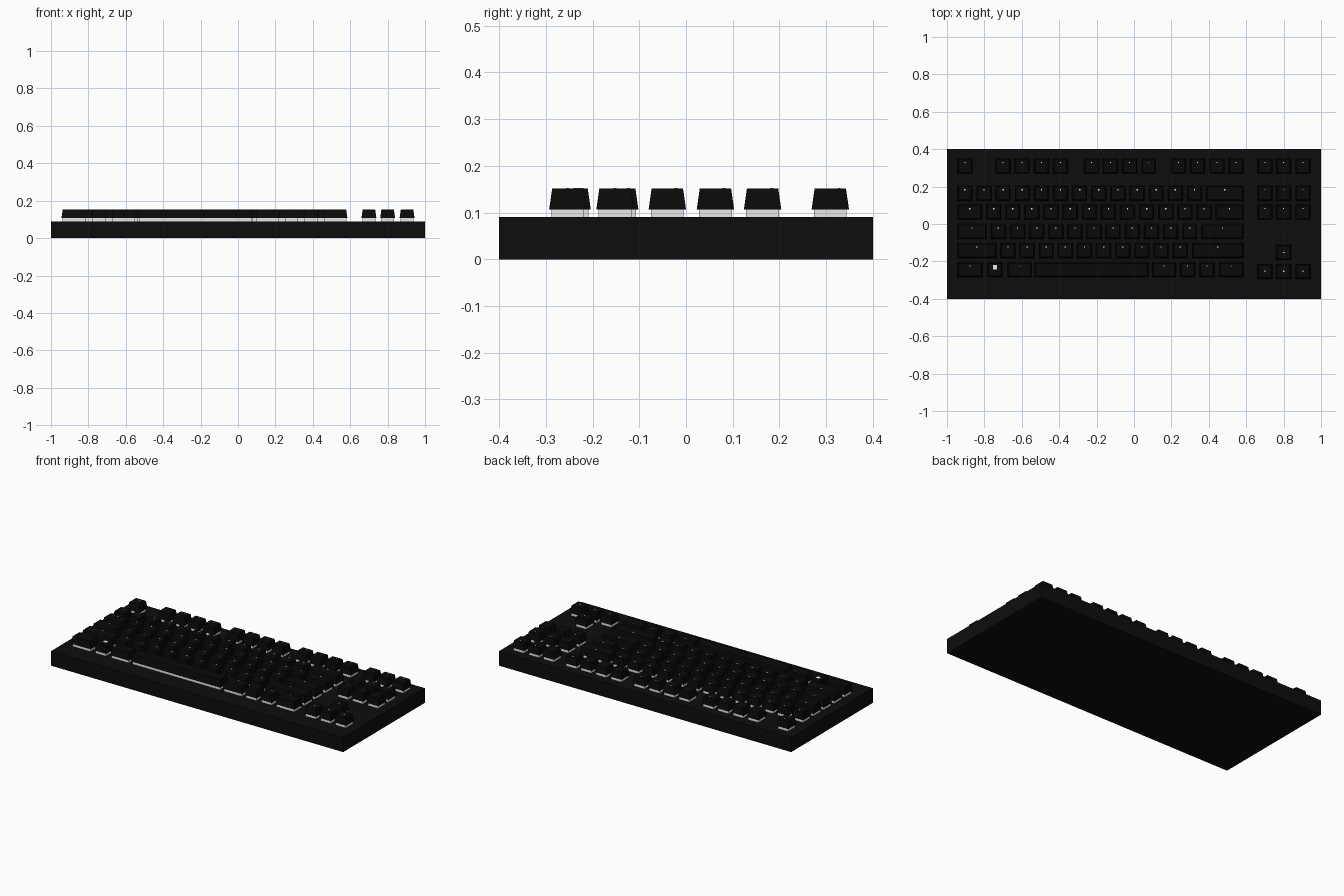
import bpy
import bmesh
from mathutils import Matrix, Vector

cube = bpy.data.objects.get("Cube")
if cube:
    bpy.data.objects.remove(cube, do_unlink=True)


def material(name, value):
    mat = bpy.data.materials.new(name)
    mat.use_nodes = True
    color = (value, value, value, 1)
    mat.diffuse_color = color
    mat.node_tree.nodes["Principled BSDF"].inputs["Base Color"].default_value = color
    return mat


CASE = material("case black", 0.004)
CAP = material("keycap black", 0.003)
WHITE = material("switch white", 0.8)

CASE_TOP, CAP_BOTTOM, CAP_TOP = 0.09, 0.107, 0.152
UNIT, GAP, SIZE = 0.1023, 0.0226, 0.08
LEFT, RIGHT = -0.944, 0.585
TAPER = 0.0065


def add_block(bm, cx, cy, w, d, z0, z1, taper=0.0):
    """Box, optionally with its top drawn in on all sides."""
    mat = Matrix.Translation((cx, cy, (z0 + z1) / 2)) @ Matrix.Diagonal((w, d, z1 - z0, 1))
    verts = bmesh.ops.create_cube(bm, size=1, matrix=mat)["verts"]
    for v in verts:
        if v.co.z > (z0 + z1) / 2:
            v.co.x += taper if v.co.x < cx else -taper
            v.co.y += taper if v.co.y < cy else -taper


def make_object(name, mat, blocks):
    bm = bmesh.new()
    for block in blocks:
        add_block(bm, *block)
    mesh = bpy.data.meshes.new(name)
    bm.to_mesh(mesh)
    bm.free()
    mesh.materials.append(mat)
    obj = bpy.data.objects.new(name, mesh)
    bpy.context.collection.objects.link(obj)


def centred(centres):
    """Standard keys as (left, right) spans."""
    return [(c - SIZE / 2, c + SIZE / 2) for c in centres]


def typed_row(first_units, count):
    """Wide left key, a run of standard keys, then a key filling the rest."""
    spans = [(LEFT, LEFT + first_units * UNIT - GAP)]
    for i in range(count):
        x = LEFT + (first_units + i) * UNIT
        spans.append((x, x + SIZE))
    spans.append((LEFT + (first_units + count) * UNIT, RIGHT))
    return spans


def key_row(name, y, spans, mark_shift=0.019, mark=0.007):
    """Tapered caps, the pale switches below them and a small mark on top."""
    caps, switches, marks = [], [], []
    for a, b in spans:
        cx, w = (a + b) / 2, b - a
        caps.append((cx, y, w, SIZE, CAP_BOTTOM, CAP_TOP, TAPER))
        switches.append((cx, y, w - 0.01, SIZE - 0.01, CASE_TOP - 0.002, CAP_BOTTOM))
        if w < 0.3:
            marks.append((cx, y + mark_shift, mark, mark, CAP_TOP - 0.002, CAP_TOP + 0.0008))
    make_object(name + "_keycaps", CAP, caps)
    make_object(name + "_switches", WHITE, switches)
    make_object(name + "_marks", WHITE, marks)


# Case
make_object("case", CASE, [(0, 0, 2, 0.8, 0, CASE_TOP)])

# Main block, back to front
function_starts = [(-0.70, 4), (-0.228, 4), (0.238, 4)]
function_keys = [-0.904] + [s + i * UNIT for s, n in function_starts for i in range(n)]
key_row("function_row", 0.309, centred(function_keys), mark=0.005)
key_row("number_row", 0.164, typed_row(1, 12))
key_row("upper_letter_row", 0.063, typed_row(1.5, 12))
key_row("home_row", -0.040, typed_row(1.75, 11))
key_row("lower_letter_row", -0.142, typed_row(2.25, 10))
key_row("bottom_row", -0.244, [
    (LEFT, -0.81), (-0.675, -0.548), (-0.533, 0.077), (0.095, 0.225),
    (0.246, 0.326), (0.35, 0.43), (0.455, RIGHT)], mark=0.004)
key_row("square_mark", -0.244, centred([-0.744]), mark_shift=0.013, mark=0.022)

# Navigation and arrow clusters
columns = centred([0.70, 0.80, 0.904])
for i, y in enumerate((0.309, 0.164, 0.063)):
    key_row("navigation_row_%d" % (i + 1), y, columns, mark=0.005)
key_row("up_arrow", -0.152, columns[1:2], mark_shift=0)
key_row("lower_arrows", -0.253, columns, mark_shift=0)
